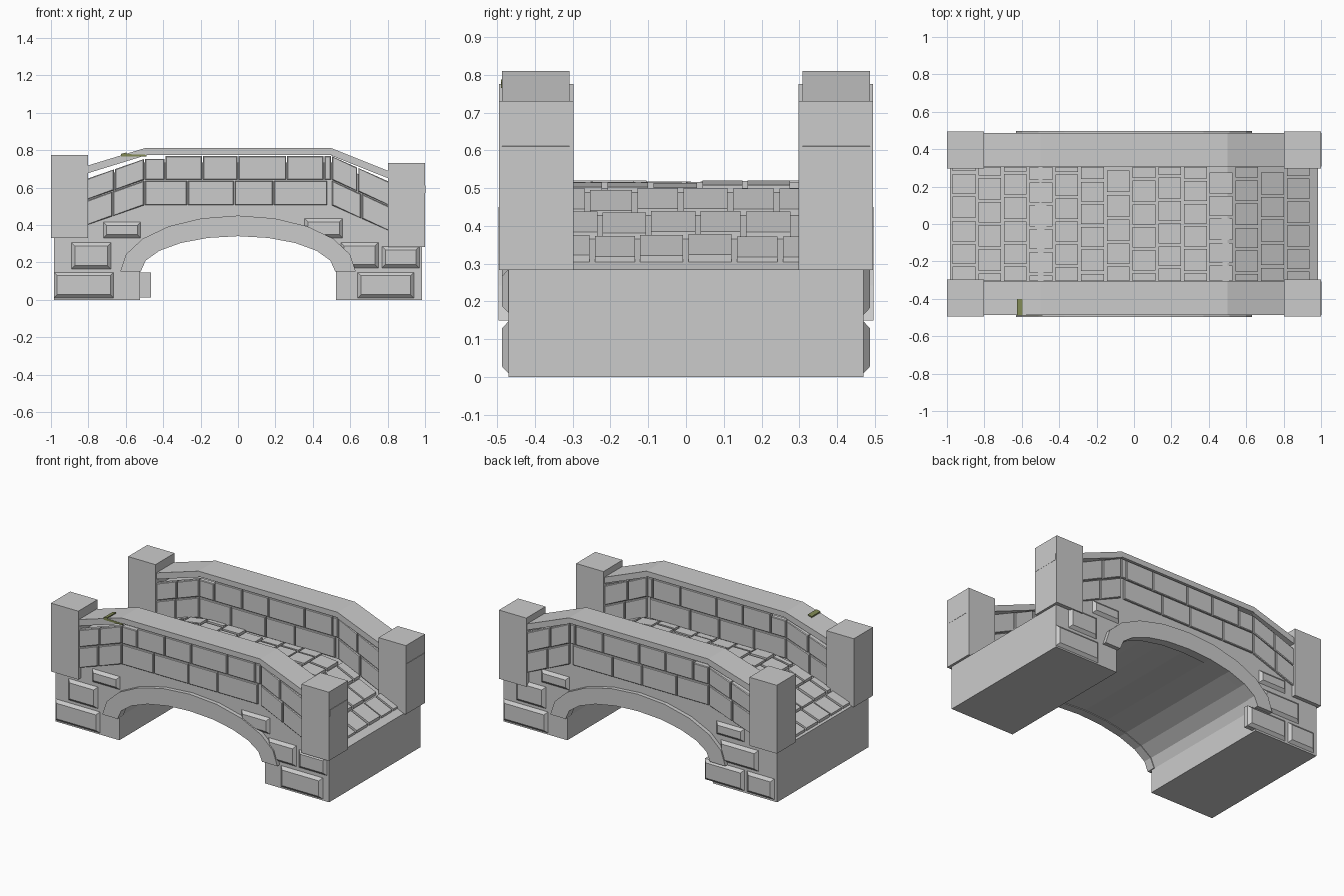
import bpy, bmesh, math, random

if "Cube" in bpy.data.objects:
    bpy.data.objects.remove(bpy.data.objects["Cube"])
random.seed(4)


def prism(bm, pts, y0, y1, inset=0.0, depth=0.0):
    """Extrude an x-z outline from y0 to y1; inset > 0 chamfers the y1 face."""
    cx = sum(p[0] for p in pts) / len(pts)
    cz = sum(p[1] for p in pts) / len(pts)
    sgn = 1 if y1 > y0 else -1
    rings = [(pts, y0)]
    if inset:
        small = [(x - math.copysign(inset, x - cx), z - math.copysign(inset, z - cz)) for x, z in pts]
        rings += [(pts, y1 - sgn * depth), (small, y1)]
    else:
        rings.append((pts, y1))
    vs = [[bm.verts.new((x, y, z)) for x, z in r] for r, y in rings]
    n = len(pts)
    faces = [bm.faces.new(vs[0]), bm.faces.new(vs[-1])]
    for a, b in zip(vs, vs[1:]):
        for i in range(n):
            j = (i + 1) % n
            faces.append(bm.faces.new((a[i], a[j], b[j], b[i])))
    bmesh.ops.recalc_face_normals(bm, faces=faces)


def finish(name, bm):
    me = bpy.data.meshes.new(name)
    bm.to_mesh(me)
    bm.free()
    ob = bpy.data.objects.new(name, me)
    bpy.context.collection.objects.link(ob)
    return ob


def rect(x0, x1, z0, z1):
    return [(x0, z0), (x1, z0), (x1, z1), (x0, z1)]


def deck(x):
    """Roadway height: flat middle, gentler left ramp, steeper right ramp."""
    if x < -0.5:
        return 0.5 + 0.345 * (x + 0.5)
    return 0.5 - 0.445 * max(0, x - 0.5)


def ell(a, b, t):
    return (a * math.cos(t), 0.15 + b * math.sin(t))


E = 0.985
# Main body with arched opening
bm = bmesh.new()
arch = [ell(0.525, 0.195, math.radians(d)) for d in range(180, -1, -18)]
prism(bm, [(-E, 0), (-0.525, 0)] + arch + [(0.525, 0), (E, 0), (E, deck(E)),
      (0.5, 0.5), (-0.5, 0.5), (-E, deck(-E))], -0.47, 0.47)
finish("bridge_body", bm)

# Arch ring stones, both faces
bm = bmesh.new()
for s in (-1, 1):
    for i in range(10):
        a, b = math.radians(18 * i), math.radians(18 * (i + 1))
        prism(bm, [ell(0.52, 0.19, a), ell(0.63, 0.30, a), ell(0.63, 0.30, b), ell(0.52, 0.19, b)],
              s * 0.44, s * 0.496)
finish("arch_ring", bm)

# Parapet cores
bm = bmesh.new()
xs = [-0.9, -0.5, 0.5, 0.9]
for s in (-1, 1):
    prism(bm, [(x, deck(x) - 0.03) for x in xs] + [(x, deck(x) + 0.235) for x in reversed(xs)],
          s * 0.325, s * 0.47)
finish("parapet_core", bm)

# Parapet bricks on outer and inner faces
bm = bmesh.new()
rows = [(0.006, 0.136, [-0.81, -0.67, -0.5, -0.27, -0.02, 0.19, 0.48, 0.5, 0.66, 0.81]),
        (0.142, 0.268, [-0.81, -0.66, -0.5, -0.39, -0.19, 0.0, 0.26, 0.46, 0.5, 0.64, 0.81])]
for s in (-1, 1):
    for h0, h1, cuts in rows:
        for a, b in zip(cuts, cuts[1:]):
            if b - a < 0.03:
                continue
            a, b = a + 0.003, b - 0.003
            top = h1 - (0.015 if a < -0.39 and h0 > 0.1 else 0)
            q = [(a, deck(a) + h0), (b, deck(b) + h0), (b, deck(b) + top), (a, deck(a) + top)]
            prism(bm, q, s * 0.45, s * 0.483, 0.004, 0.004)
            prism(bm, q, s * 0.34, s * 0.312, 0.004, 0.004)
finish("parapet_bricks", bm)

# Coping slabs
bm = bmesh.new()
for s in (-1, 1):
    for q in (rect(-0.5, 0.5, 0.775, 0.81),
              [(-0.97, 0.625), (-0.5, 0.77), (-0.5, 0.81), (-0.97, 0.667)],
              [(0.5, 0.77), (1.002, 0.57), (1.002, 0.61), (0.5, 0.81)]):
        prism(bm, q, s * 0.308, s * 0.487)
finish("coping_slabs", bm)

# Corner pillars
bm = bmesh.new()
for s in (-1, 1):
    prism(bm, rect(-1, -0.803, 0.33, 0.775), s * 0.298, s * 0.495)
    prism(bm, rect(0.803, 1, 0.283, 0.73), s * 0.298, s * 0.495)
finish("corner_pillars", bm)

# Chamfered facing stones: front set, then back set
bm = bmesh.new()
shared = [(-0.72, -0.52, 0.33, 0.415), (0.355, 0.56, 0.33, 0.435), (0.55, 0.75, 0.17, 0.305),
          (0.64, 0.94, 0.01, 0.147)]
front = shared + [(-0.985, -0.665, 0.01, 0.147), (-0.89, -0.68, 0.165, 0.305), (0.77, 0.97, 0.17, 0.285)]
back = [(-0.75, -0.465, 0.012, 0.147), (-0.965, -0.77, 0.012, 0.147), (-0.85, -0.58, 0.165, 0.3),
        (-0.75, -0.55, 0.33, 0.415), (0.665, 0.985, 0.01, 0.147), (0.68, 0.89, 0.165, 0.305),
        (0.51, 0.71, 0.33, 0.415)]
for s, stones in ((-1, front), (1, back)):
    for r in stones:
        prism(bm, rect(*r), s * 0.44, s * 0.487, 0.018, 0.017)
finish("facing_stones", bm)

# Cobbles in staggered rows following the roadway
bm = bmesh.new()
pitch = 0.1375
for i in range(14):
    a = -0.97 + i * pitch
    b = a + pitch - 0.016
    y = -0.31 - (0.06 if i % 2 else 0.02) - random.uniform(0, 0.02)
    while y < 0.29:
        w = random.uniform(0.105, 0.118)
        y0, y1 = max(y, -0.305), min(y + w, 0.305)
        h = random.uniform(0.013, 0.02)
        if y1 - y0 > 0.02:
            prism(bm, [(a, deck(a) - 0.015), (b, deck(b) - 0.015), (b, deck(b) + h), (a, deck(a) + h)], y0, y1)
        y += w + 0.014
finish("cobbles", bm)

# Small moss strip on the coping joint
bm = bmesh.new()
prism(bm, [(-0.625, 0.765), (-0.597, 0.772), (-0.597, 0.787), (-0.625, 0.78)], -0.489, -0.4)
prism(bm, [(-0.625, 0.765), (-0.49, 0.765), (-0.49, 0.775), (-0.625, 0.78)], -0.489, -0.48)
moss = finish("moss_strip", bm)
mat = bpy.data.materials.new("moss")
mat.diffuse_color = (0.22, 0.25, 0.09, 1)
mat.use_nodes = True
mat.node_tree.nodes["Principled BSDF"].inputs["Base Color"].default_value = mat.diffuse_color
moss.data.materials.append(mat)
